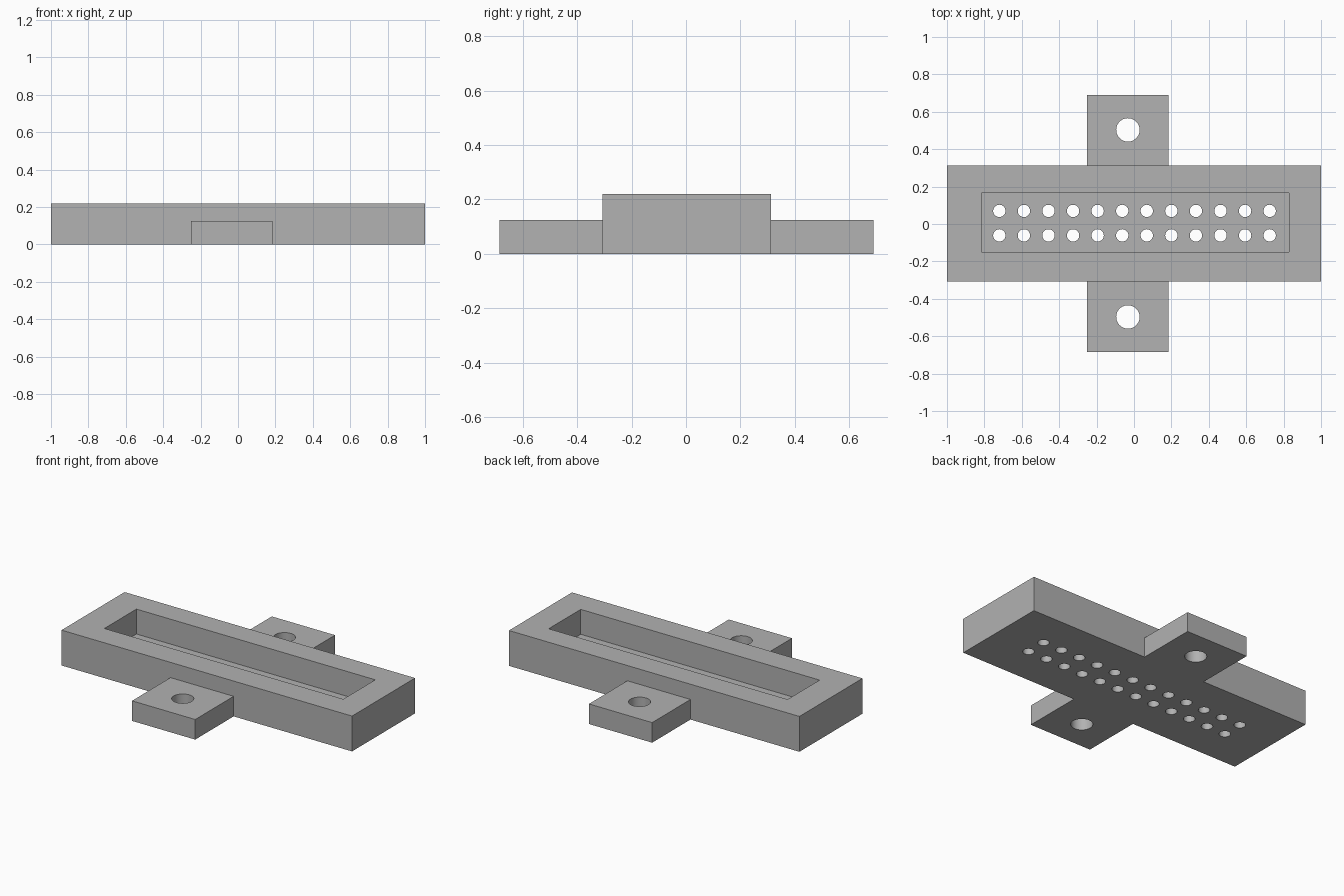
import bpy
import bmesh
import math
from mathutils import Matrix, Vector

default = bpy.data.objects.get("Cube")
if default:
    bpy.data.objects.remove(default, do_unlink=True)

# Main dimensions
BODY_H, TAB_H, FLOOR_H = 0.22, 0.125, 0.065
FRONT, BACK = -0.307, 0.313
TAB_X = (-0.25, 0.185)
HOLE_X = sum(TAB_X) / 2

grey = bpy.data.materials.new("plain grey")
grey.use_nodes = True
grey.diffuse_color = (0.445, 0.445, 0.445, 1)
grey.node_tree.nodes["Principled BSDF"].inputs["Base Color"].default_value = grey.diffuse_color


def finish(name, bm):
    mesh = bpy.data.meshes.new(name)
    bm.to_mesh(mesh)
    bm.free()
    mesh.materials.append(grey)
    obj = bpy.data.objects.new(name, mesh)
    bpy.context.collection.objects.link(obj)
    return obj


def box(name, xs, ys, zs):
    bm = bmesh.new()
    lo, hi = Vector((xs[0], ys[0], zs[0])), Vector((xs[1], ys[1], zs[1]))
    bmesh.ops.create_cube(bm, size=1, matrix=Matrix.Translation((lo + hi) / 2)
                          @ Matrix.Diagonal((*(hi - lo), 1)))
    return finish(name, bm)


def drills(name, centres, radius, sides):
    bm = bmesh.new()
    for x, y in centres:
        bmesh.ops.create_cone(bm, cap_ends=True, segments=sides, radius1=radius, radius2=radius,
                              depth=0.4, matrix=Matrix.Translation((x, y, 0)))
    return finish(name, bm)


def cut(obj, cutter):
    cutter.hide_render = True
    mod = obj.modifiers.new("cut", 'BOOLEAN')
    mod.operation, mod.solver, mod.object = 'DIFFERENCE', 'EXACT', cutter
    activate(obj)
    bpy.ops.object.modifier_apply(modifier=mod.name)
    bpy.data.objects.remove(cutter, do_unlink=True)


def activate(obj):
    bpy.ops.object.select_all(action='DESELECT')
    obj.select_set(True)
    bpy.context.view_layer.objects.active = obj


# Body with an open pocket and two rows of through holes in its floor
body = box("housing_body", (-1, 1), (FRONT, BACK), (0, BODY_H))
cut(body, box("pocket_cutter", (-0.815, 0.83), (-0.15, 0.165), (FLOOR_H, 0.4)))
pins = [(-0.72 + i * 0.1314, y) for i in range(12) for y in (-0.061, 0.07)]
cut(body, drills("pin_cutter", pins, 0.033, 32))

# Mounting tabs, each with one screw hole
front_tab = box("front_tab", TAB_X, (-0.685, FRONT), (0, TAB_H))
back_tab = box("back_tab", TAB_X, (BACK, 0.69), (0, TAB_H))
for tab, y in ((front_tab, -0.497), (back_tab, 0.503)):
    cut(tab, drills("screw_cutter", [(HOLE_X, y)], 0.0625, 48))

# Smooth hole walls, crisp edges
for obj in (body, front_tab, back_tab):
    activate(obj)
    bpy.ops.object.shade_smooth_by_angle(angle=math.radians(30))
